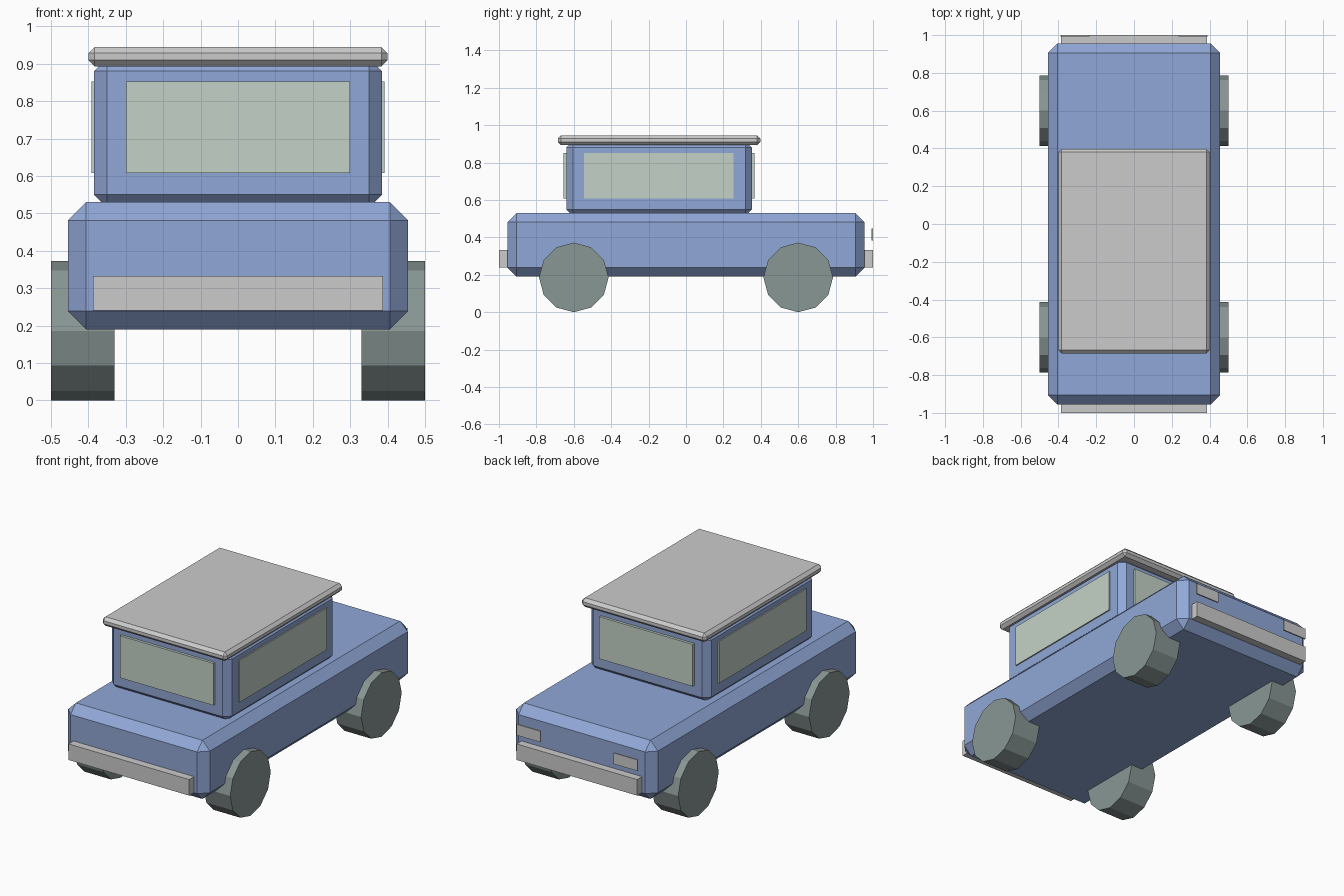
import bpy, math

if "Cube" in bpy.data.objects:
    bpy.data.objects.remove(bpy.data.objects["Cube"])


def material(name, rgb):
    m = bpy.data.materials.new(name)
    m.diffuse_color = (*rgb, 1)
    m.use_nodes = True
    m.node_tree.nodes["Principled BSDF"].inputs["Base Color"].default_value = m.diffuse_color
    return m


BLUE = material("paint", (0.28, 0.39, 0.68))
GLASS = material("glass", (0.55, 0.64, 0.57))
RUBBER = material("rubber", (0.25, 0.31, 0.30))


def box(name, x, y, z, mat=None, bevel=0):
    """Box from (min, max) ranges, with an optional flat chamfer."""
    bpy.ops.mesh.primitive_cube_add(size=1, location=[sum(r) / 2 for r in (x, y, z)])
    o = bpy.context.object
    o.name = name
    o.scale = [r[1] - r[0] for r in (x, y, z)]
    bpy.ops.object.transform_apply(location=False, rotation=False, scale=True)
    if mat:
        o.data.materials.append(mat)
    if bevel:
        b = o.modifiers.new("chamfer", 'BEVEL')
        b.width, b.segments = bevel, 1
    return o


# Main shell, cabin and roof slab
box("body", (-0.455, 0.455), (-0.955, 0.955), (0.19, 0.53), BLUE, 0.049)
box("cabin", (-0.385, 0.385), (-0.64, 0.352), (0.515, 0.915), BLUE, 0.035)
box("roof", (-0.40, 0.40), (-0.685, 0.397), (0.893, 0.945), None, 0.017)

# Windows, slightly proud of the cabin
box("windscreen", (-0.30, 0.30), (-0.655, -0.63), (0.608, 0.852), GLASS)
box("rear_window", (-0.30, 0.30), (0.342, 0.367), (0.608, 0.852), GLASS)

for side, s in (("left", -1), ("right", 1)):
    def span(a, b):
        return sorted((s * a, s * b))

    box(side + "_window", span(0.375, 0.392), (-0.545, 0.255), (0.608, 0.852), GLASS)
    # Thin rear lamps standing off the tail
    box(side + "_rear_lamp", span(0.235, 0.388), (0.992, 1.0), (0.383, 0.447))

    # Twelve-sided wheels
    for end, y in (("front", -0.6), ("rear", 0.6)):
        bpy.ops.mesh.primitive_cylinder_add(
            vertices=12, radius=0.186, depth=0.17,
            location=(s * 0.415, y, 0.186), rotation=(0, math.pi / 2, 0))
        wheel = bpy.context.object
        wheel.name = f"{end}_{side}_wheel"
        wheel.data.materials.append(RUBBER)

# Bumpers
box("front_bumper", (-0.387, 0.387), (-1.0, -0.94), (0.24, 0.333))
box("rear_bumper", (-0.387, 0.387), (0.94, 1.0), (0.24, 0.333))
